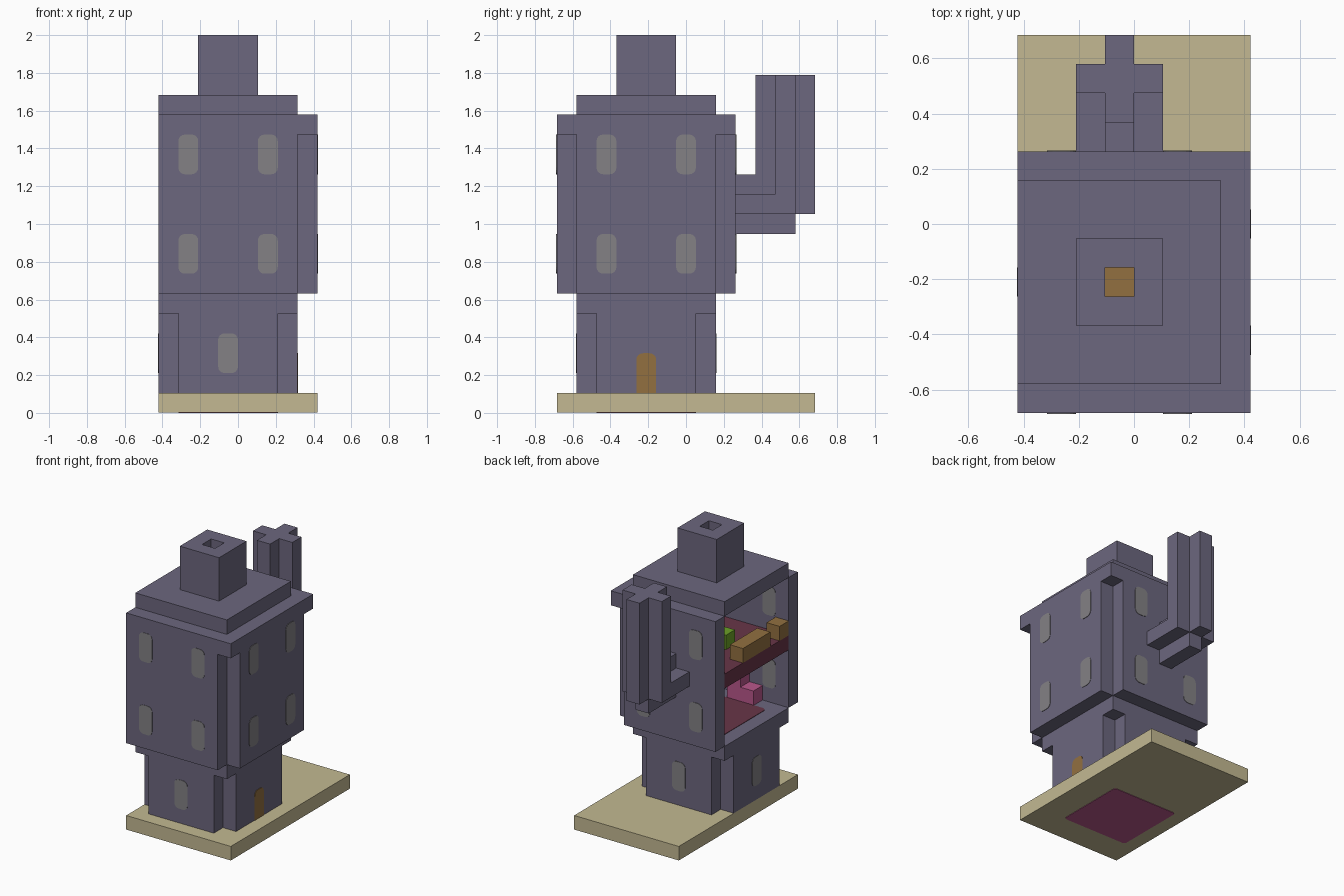
import bpy
import bmesh

if "Cube" in bpy.data.objects:
    bpy.data.objects.remove(bpy.data.objects["Cube"], do_unlink=True)

U = 2 / 19  # one building block


def material(name, r, g, b):
    lin = [(c / 255 / 12.92) if c < 11 else ((c / 255 + 0.055) / 1.055) ** 2.4 for c in (r, g, b)]
    m = bpy.data.materials.new(name)
    m.use_nodes = True
    m.diffuse_color = (*lin, 1)
    m.node_tree.nodes["Principled BSDF"].inputs["Base Color"].default_value = (*lin, 1)
    return m


STONE = material("purple stone", 108, 103, 126)
SAND = material("sand", 195, 185, 146)
GLASS = material("grey glass", 131, 129, 133)
WOOD = material("wood", 146, 112, 64)
MAROON = material("maroon floor", 104, 53, 72)
PINK = material("pink", 184, 87, 139)
GREEN = material("green", 108, 160, 40)


def finish(name, bm, mat):
    bmesh.ops.recalc_face_normals(bm, faces=bm.faces)
    mesh = bpy.data.meshes.new(name)
    bm.to_mesh(mesh)
    bm.free()
    mesh.materials.append(mat)
    obj = bpy.data.objects.new(name, mesh)
    bpy.context.collection.objects.link(obj)
    return obj


def box(name, x, y, z, mat, round_axis=None, radius=0.33):
    """Box from ranges in blocks; edges along round_axis can be rounded."""
    bm = bmesh.new()
    bmesh.ops.create_cube(bm, size=1)
    for v in bm.verts:
        v.co = [U * (r[0] if c < 0 else r[1]) for c, r in zip(v.co, (x, y, z))]
    if round_axis is not None:
        edges = [e for e in bm.edges
                 if abs((e.verts[0].co - e.verts[1].co).normalized()[round_axis]) > 0.9]
        bmesh.ops.bevel(bm, geom=edges, offset=radius * U, segments=4, profile=0.5, affect='EDGES')
    return finish(name, bm, mat)


def prism(name, points, axis, lo, hi, mat):
    """Extrude an outline, (y, z) along axis 0 or (x, z) along axis 1."""
    bm = bmesh.new()
    place = (lambda p, t: (t, *p)) if axis == 0 else (lambda p, t: (p[0], t, p[1]))
    verts = [bm.verts.new([U * c for c in place(p, lo)]) for p in points]
    face = bm.faces.new(verts)
    grown = bmesh.ops.extrude_face_region(bm, geom=[face])["geom"]
    for v in grown:
        if isinstance(v, bmesh.types.BMVert):
            v.co[axis] = U * hi
    return finish(name, bm, mat)


def plate(name, axis, wall, a, z, mat):
    """Thin rounded panel lying on a wall plane."""
    thin = (wall - 0.03, wall + 0.03)
    across = (a, a + 1)
    x, y = (thin, across) if axis == 0 else (across, thin)
    box(name, x, y, z, mat, round_axis=axis)


# Base slab with the ground floor set into it
box("base", (-4, 4), (-6.5, 6.5), (0.03, 1), SAND)
box("ground_floor", (-3, 2), (-4.5, 0.5), (0, 1.04), PINK, 2, 0.2)

# Lower storey: walls with notched corners, and the floor above
tee = [(-3, 1), (2, 1), (2, 5), (3, 5), (3, 6), (-4, 6), (-4, 5), (-3, 5)]
prism("lower_front_wall", tee, 1, -5.5, -4.5, STONE)
prism("lower_back_wall", tee, 1, 0.5, 1.5, STONE)
box("lower_open_side_wall", (-4, -3), (-4.5, 0.5), (1, 6), STONE)
box("lower_door_wall", (2, 3), (-4.5, 0.5), (1, 6), STONE)
box("lower_ceiling", (-3, 2), (-4.5, 0.5), (5, 6), STONE)
box("first_floor_rug", (-3, 2), (-4.5, 0.5), (5.9, 6.03), MAROON, 2, 0.3)

# Upper storeys: three walls, open on one side
hook = [(-4, 6), (3, 6), (3, 14), (4, 14), (4, 15), (-4, 15)]
prism("upper_front_wall", hook, 1, -6.5, -5.5, STONE)
prism("upper_back_wall", hook, 1, 1.5, 2.5, STONE)
box("upper_side_wall", (3, 4), (-5.5, 1.5), (6, 15), STONE)
box("second_floor", (-4, 3), (-5.5, 1.5), (10, 11), MAROON)

# Roof and chimney with an open flue
roof = box("roof", (-4, 3), (-5.5, 1.5), (15, 16), STONE)
chimney = box("chimney", (-2, 1), (-3.5, -0.5), (16, 19), STONE)
flue = box("flue_cutter", (-1, 0), (-2.5, -1.5), (14, 20), STONE)
flue.hide_render = True
for obj in (roof, chimney):
    mod = obj.modifiers.new("flue", 'BOOLEAN')
    mod.operation = 'DIFFERENCE'
    mod.solver = 'EXACT'
    mod.object = flue
    bpy.context.view_layer.objects.active = obj
    bpy.ops.object.modifier_apply(modifier=mod.name)
bpy.data.objects.remove(flue, do_unlink=True)

# Bent pipe with a cross-shaped section
prism("pipe_core", [(2.5, 9), (5.5, 9), (5.5, 10), (6.5, 10), (6.5, 17), (3.5, 17),
                    (3.5, 12), (2.5, 12)], 0, -1, 0, STONE)
for side, lo in (("right", -2), ("left", 0)):
    prism("pipe_rib_" + side, [(2.5, 10), (5.5, 10), (5.5, 17), (4.5, 17), (4.5, 11),
                               (2.5, 11)], 0, lo, lo + 1, STONE)

# Upper windows, seen on both faces of each wall
for low in (7, 12):
    z = (low, low + 2)
    for wall in (-6.5, -5.5, 1.5, 2.5):
        for x in (-3, 1):
            plate("upper_window", 1, wall, x, z, GLASS)
    for wall in (3, 4):
        for y in (-4.5, -0.5):
            plate("upper_side_window", 0, wall, y, z, GLASS)

# Lower windows and the door
for wall in (-5.5, 1.5):
    plate("lower_window", 1, wall, -1, (2, 4), GLASS)
plate("lower_side_window", 0, -4, -2.5, (2, 4), GLASS)
plate("door", 0, 3, -2.5, (0.5, 3), WOOD)

# Furniture
box("bench", (-4, -3), (-3.5, -0.5), (11, 12), WOOD)
box("stool", (-4, -3), (-5.5, -4.5), (11, 12), WOOD)
box("table", (-1, 0), (-2.5, -1.5), (11, 12), WOOD)
box("green_seat", (-2, -1), (-2.5, -1.5), (11, 12), GREEN)
prism("armchair", [(-2, 6), (0, 6), (0, 8), (-1, 8), (-1, 7), (-2, 7)], 1, -5.5, -4.5, PINK)
